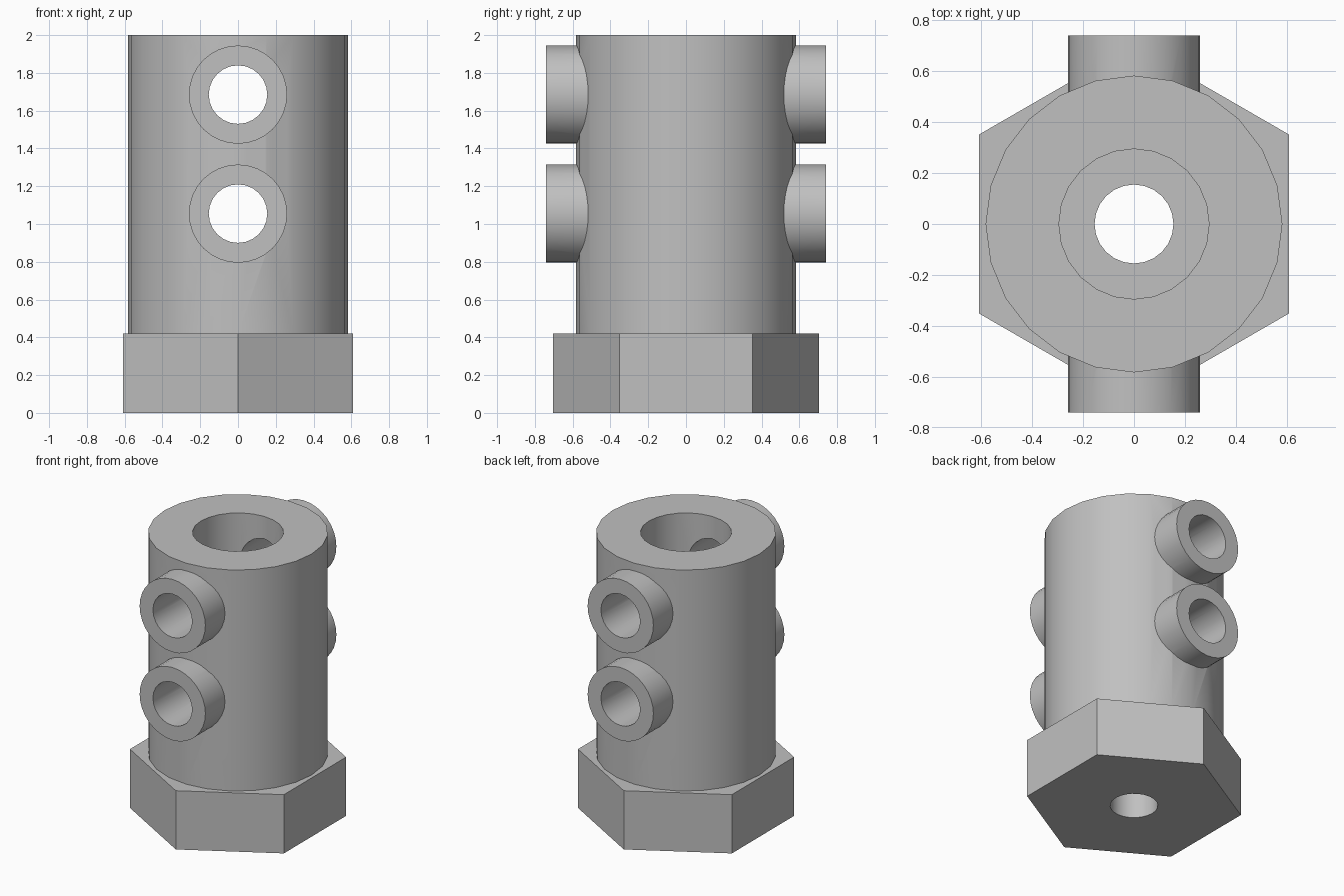
import bpy, bmesh, math
from mathutils import Matrix

if "Cube" in bpy.data.objects:
    bpy.data.objects.remove(bpy.data.objects["Cube"])

metal = bpy.data.materials.new("grey_metal")
metal.use_nodes = True
GREY = (0.53, 0.53, 0.53, 1)
metal.diffuse_color = GREY
metal.node_tree.nodes["Principled BSDF"].inputs["Base Color"].default_value = GREY


def prism(name, sides, radius, low, high, along_y=False, height=0.0):
    """Regular prism from low to high along z, or along y at the given height."""
    bm = bmesh.new()
    bmesh.ops.create_cone(bm, cap_ends=True, segments=sides, radius1=radius,
                          radius2=radius, depth=high - low,
                          matrix=Matrix.Translation((0, 0, (low + high) / 2)))
    if along_y:
        bm.transform(Matrix.Translation((0, 0, height)) @ Matrix.Rotation(math.pi / 2, 4, "X"))
    mesh = bpy.data.meshes.new(name)
    bm.to_mesh(mesh)
    bm.free()
    mesh.materials.append(metal)
    obj = bpy.data.objects.new(name, mesh)
    bpy.context.collection.objects.link(obj)
    return obj


def combine(target, tool, operation):
    """Apply a boolean and discard the tool."""
    tool.hide_render = True
    mod = target.modifiers.new(operation, "BOOLEAN")
    mod.operation, mod.solver, mod.object = operation, "EXACT", tool
    bpy.ops.object.select_all(action="DESELECT")
    bpy.context.view_layer.objects.active = target
    target.select_set(True)
    bpy.ops.object.modifier_apply(modifier=mod.name)
    bpy.data.objects.remove(tool)


BOSS_HEIGHTS = (1.055, 1.685)

# Hexagonal foot and round barrel
hub = prism("hex_hub", 6, 0.703, 0, 0.42)
combine(hub, prism("barrel", 24, 0.583, 0.2, 2), "UNION")

# Paired screw bosses, front and back
for z in BOSS_HEIGHTS:
    combine(hub, prism("screw_boss", 32, 0.26, -0.74, 0.74, True, z), "UNION")

# Wide socket from the top, shaft hole through the foot, cross holes
combine(hub, prism("socket_cutter", 24, 0.295, 0.42, 2.2), "DIFFERENCE")
combine(hub, prism("shaft_cutter", 24, 0.155, -0.2, 0.8), "DIFFERENCE")
for z in BOSS_HEIGHTS:
    combine(hub, prism("screw_cutter", 24, 0.155, -1, 1, True, z), "DIFFERENCE")

# Smooth round walls, crisp rims
bpy.ops.object.shade_smooth_by_angle(angle=math.radians(30))
